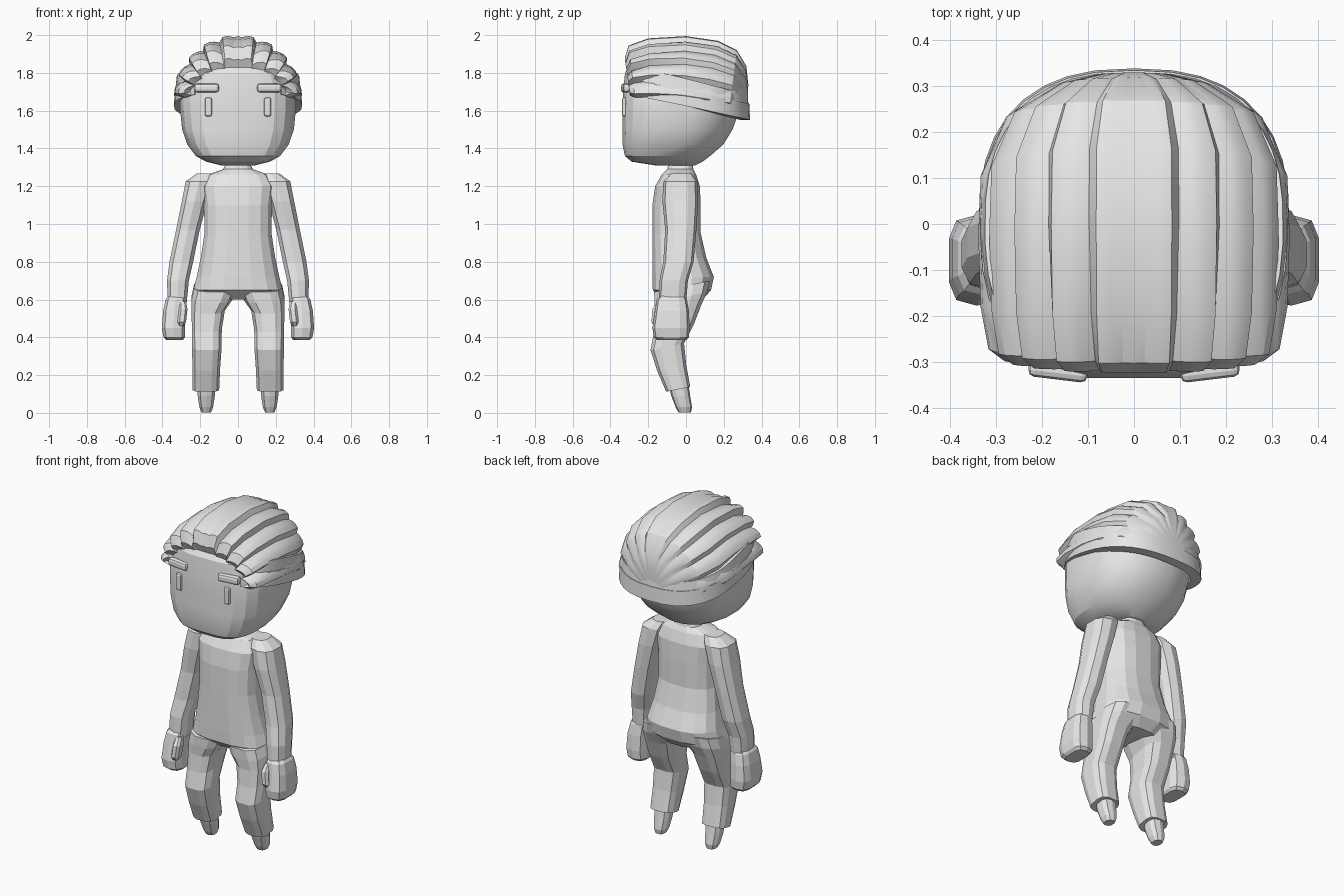
import bpy, bmesh
from math import cos, sin, pi, radians, copysign

cube = bpy.data.objects.get("Cube")
if cube:
    bpy.data.objects.remove(cube, do_unlink=True)

grey = bpy.data.materials.new("plain_grey")
grey.use_nodes = True
grey.diffuse_color = (0.8, 0.8, 0.8, 1)
grey.node_tree.nodes["Principled BSDF"].inputs["Base Color"].default_value = grey.diffuse_color


def finish(name, bm, smooth=None):
    bmesh.ops.recalc_face_normals(bm, faces=bm.faces)
    mesh = bpy.data.meshes.new(name)
    bm.to_mesh(mesh)
    bm.free()
    mesh.materials.append(grey)
    ob = bpy.data.objects.new(name, mesh)
    bpy.context.collection.objects.link(ob)
    if smooth:
        bpy.ops.object.select_all(action='DESELECT')
        ob.select_set(True)
        bpy.context.view_layer.objects.active = ob
        bpy.ops.object.shade_smooth_by_angle(angle=radians(smooth))
    return ob


def spow(v, p):
    return copysign(abs(v) ** (2 / p), v)


def skin(bm, rows, closed):
    """Bridge consecutive rows of points with quads."""
    rows = [[bm.verts.new(p) for p in row] for row in rows]
    n = len(rows[0])
    for a, b in zip(rows, rows[1:]):
        for i in range(n if closed else n - 1):
            j = (i + 1) % n
            bm.faces.new((a[i], a[j], b[j], b[i]))
    return rows


def loft(name, rings, sides=12, front=2.6, back=2.6, side=1, tilt=0, smooth=None):
    """Rings are (centre x, z, half width, front y, back y)."""
    rows = []
    for cx, z, rx, yf, yb in rings:
        cy, ry, row = (yf + yb) / 2, (yb - yf) / 2, []
        for i in range(sides):
            t = 2 * pi * (i + 0.5) / sides
            p = back if sin(t) > 0 else front
            y = cy + ry * spow(sin(t), p)
            row.append((side * (cx + rx * spow(cos(t), p)), y, z + tilt * (y - cy)))
        rows.append(row)
    bm = bmesh.new()
    rows = skin(bm, rows, True)
    bm.faces.new(rows[0])
    bm.faces.new(rows[-1])
    return finish(name, bm, smooth)


def pad(name, loc, size, turn=0):
    """Small rounded block."""
    bm = bmesh.new()
    bmesh.ops.create_cube(bm, size=1)
    bmesh.ops.scale(bm, vec=size, verts=bm.verts)
    bmesh.ops.bevel(bm, geom=bm.edges[:], offset=min(size) * 0.35, segments=2, affect='EDGES', profile=0.5)
    ob = finish(name, bm)
    ob.location, ob.rotation_euler.z = loc, turn


# Head: flat face, rounded back
loft("head", [
    (0, 1.31, .09, -.16, .05), (0, 1.33, .17, -.29, .09), (0, 1.36, .225, -.325, .13),
    (0, 1.42, .27, -.338, .2), (0, 1.5, .298, -.338, .25), (0, 1.6, .308, -.338, .285),
    (0, 1.7, .308, -.335, .29), (0, 1.8, .27, -.325, .26), (0, 1.87, .19, -.28, .22),
    (0, 1.92, .1, -.2, .15)], sides=20, front=3.4, back=2.2, smooth=20)

# Torso
loft("torso", [
    (0, 1.34, .055, -.09, .03), (0, 1.29, .08, -.1, .04), (0, 1.262, .16, -.13, .055),
    (0, 1.2, .195, -.165, .075), (0, 1.1, .182, -.18, .08), (0, .95, .18, -.18, .08),
    (0, .82, .2, -.18, .11), (0, .72, .222, -.18, .15), (0, .65, .24, -.178, .135),
    (0, .6, .13, -.12, .09)], sides=16, front=2.8)

for side, label in ((1, "left"), (-1, "right")):
    # Arm, hand and thumb
    loft(label + "_arm", [
        (.17, 1.268, .05, -.08, .03), (.205, 1.225, .075, -.12, .06), (.23, 1.12, .07, -.125, .065),
        (.265, .97, .065, -.11, .055), (.3, .8, .065, -.12, .04), (.318, .7, .06, -.14, .01),
        (.322, .58, .052, -.145, 0)], sides=10, side=side)
    loft(label + "_hand", [
        (.325, .62, .045, -.135, -.01), (.33, .6, .055, -.155, .005), (.338, .54, .06, -.165, .015),
        (.342, .45, .063, -.178, .02), (.338, .4, .058, -.17, .015), (.336, .385, .045, -.15, 0)],
        sides=10, front=3.2, back=3.2, side=side)
    loft(label + "_thumb", [
        (.292, .59, .018, -.15, -.1), (.29, .55, .024, -.18, -.11),
        (.298, .48, .024, -.185, -.12), (.302, .46, .015, -.17, -.13)], sides=8, side=side)
    # Leg and foot
    loft(label + "_leg", [
        (.12, .67, .115, -.172, .13), (.138, .61, .11, -.17, .115), (.158, .55, .09, -.165, .085),
        (.165, .45, .081, -.172, .045), (.165, .35, .08, -.19, -.008), (.168, .24, .075, -.155, .003),
        (.17, .125, .072, -.107, .024)], sides=12, front=3, back=3, side=side, tilt=.2)
    loft(label + "_foot", [
        (.168, .16, .05, -.095, .012), (.168, .09, .047, -.078, .022),
        (.168, .03, .038, -.055, .032), (.168, .003, .026, -.04, .026)], sides=10, side=side)
    # Eye and eyebrow
    pad(label + "_eye", (side * .157, -.324, 1.62), (.037, .03, .1))
    pad(label + "_eyebrow", (side * .165, -.319, 1.72), (.13, .04, .046), side * .12)

# Swept hair: fans of overlapping strands from the hairline to the back
# Stations are (half width, side y, side z, crown y, crown z, groove depth)
stations = [
    (.25, -.27, 1.69, -.3, 1.82, .1), (.285, -.295, 1.68, -.325, 1.88, .14),
    (.318, -.27, 1.67, -.305, 1.95, .14), (.335, -.18, 1.67, -.2, 1.988, .1),
    (.34, -.03, 1.66, 0, 2, .07), (.335, .1, 1.64, .17, 1.975, .06),
    (.28, .23, 1.62, .27, 1.925, .07), (.17, .3, 1.6, .32, 1.84, .09),
    (.08, .325, 1.59, .33, 1.74, .1), (.012, .32, 1.58, .325, 1.62, 0)]
strands = 5
half = [((k + u) / strands * pi / 2, h) for k in range(strands)
        for u, h in ((0, 0), (.22, 1), (.5, .95), (.75, .6))] + [(pi / 2, .7)]
fan = half + [(pi - a, h) for a, h in reversed(half[:-1])]
rows = []
for w, y0, z0, y1, z1, depth in stations:
    row = []
    for a, h in fan:
        r = 1 - depth * (1 - h)
        s = sin(a)
        row.append((w * r * cos(a), y0 + (y1 - y0) * s * r, z0 + (z1 - z0) * s * r))
    rows.append(row)
bm = bmesh.new()
skin(bm, rows, False)
finish("swept_hair", bm, 28)


# Hair bands wrapping the sides and back
def band(name, radius, start, base, slope, height, flare):
    steps, rows = 28, []
    for i in range(steps + 1):
        t = radians(start + (180 - 2 * start) * i / steps)
        c, s = spow(cos(t), 2.5), spow(sin(t), 2.5)
        taper = min(1, .55 + 4 * min(i, steps - i) / steps)
        low = base - slope * s * radius
        row = []
        for r, z in ((radius - .05, low), (radius + flare, low),
                     (radius, low + height * taper), (radius - .05, low + height * taper)):
            row.append((r * c, r * s * (1.08 if s < 0 else 1), z))
        rows.append(row)
    bm = bmesh.new()
    rows = skin(bm, rows, True)
    bm.faces.new(rows[0])
    bm.faces.new(rows[-1])
    finish(name, bm, 30)


band("lower_hair_band", .335, -52, 1.625, .22, .085, .004)
band("upper_hair_band", .325, -42, 1.70, .26, .07, .008)
